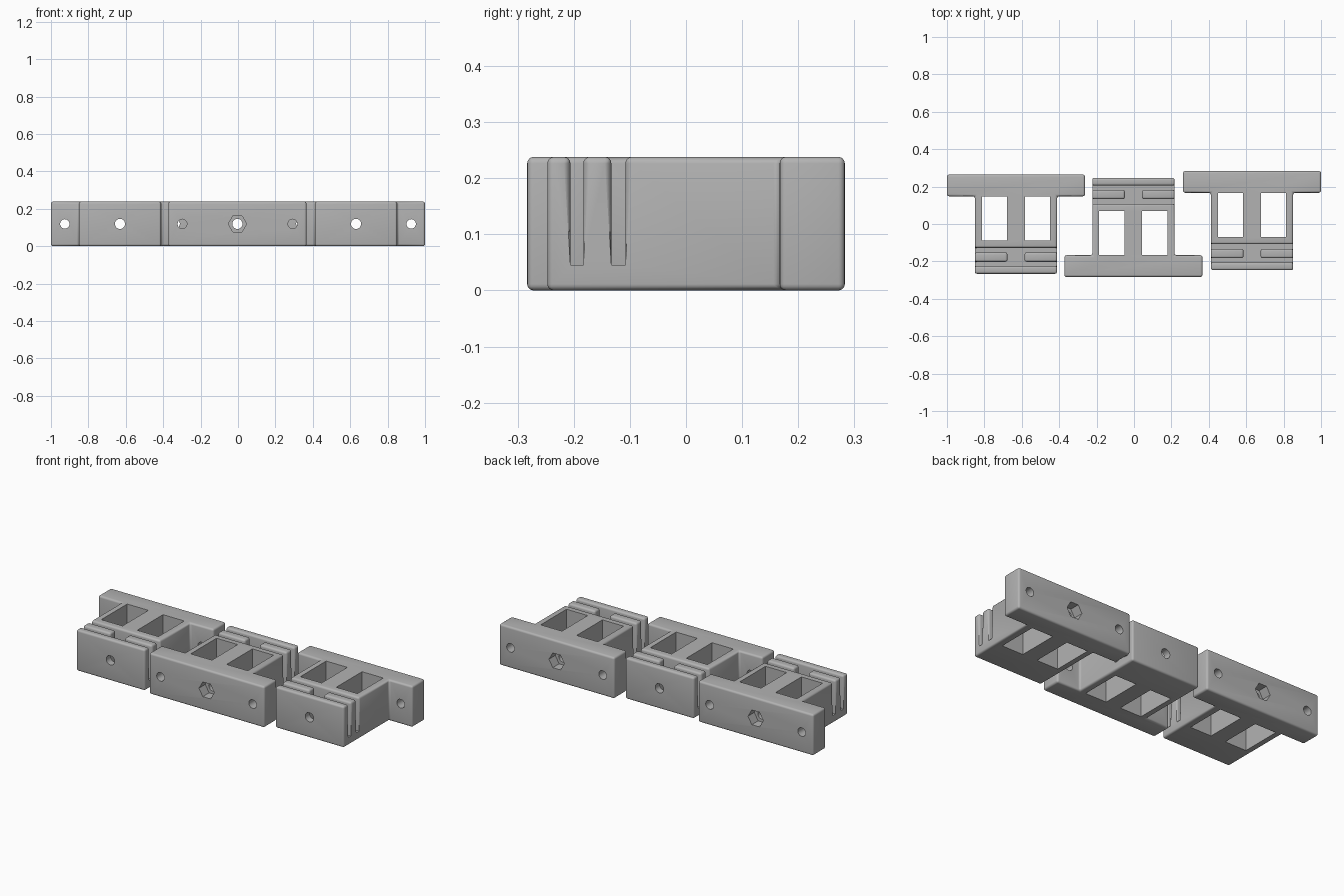
import bpy, bmesh, math
from mathutils import Matrix, Vector

cube = bpy.data.objects.get("Cube")
if cube:
    bpy.data.objects.remove(cube, do_unlink=True)

HEIGHT, FLOOR = 0.238, 0.045
MID_Z = HEIGHT / 2
BODY, FLANGE = 0.22, 0.369            # half widths
FRONT, NECK, BACK = -0.247, 0.167, 0.283
FILLET = 0.014

grey = bpy.data.materials.new("light grey")
grey.use_nodes = True
colour = (0.45, 0.45, 0.45, 1)
grey.diffuse_color = colour
grey.node_tree.nodes["Principled BSDF"].inputs["Base Color"].default_value = colour


def add_object(name, bm):
    mesh = bpy.data.meshes.new(name)
    bmesh.ops.recalc_face_normals(bm, faces=bm.faces)
    bm.to_mesh(mesh)
    bm.free()
    obj = bpy.data.objects.new(name, mesh)
    bpy.context.collection.objects.link(obj)
    return obj


def prism(name, outline, bottom, top):
    """Extrude a plan outline upward."""
    bm = bmesh.new()
    face = bm.faces.new([bm.verts.new((x, y, bottom)) for x, y in outline])
    up = bmesh.ops.extrude_face_region(bm, geom=[face])["geom"]
    bmesh.ops.translate(bm, vec=(0, 0, top - bottom),
                        verts=[v for v in up if isinstance(v, bmesh.types.BMVert)])
    return add_object(name, bm)


def bore(name, x, y0, y1, radius, sides):
    """Cutter running along y at mid height."""
    bm = bmesh.new()
    spin = Matrix.Rotation(math.pi / 2, 4, "X")
    if sides == 6:                    # corners point left and right
        spin = spin @ Matrix.Rotation(math.pi / 2, 4, "Z")
    bmesh.ops.create_cone(bm, cap_ends=True, segments=sides, radius1=radius,
                          radius2=radius, depth=y1 - y0, matrix=spin)
    xs = max(v.co.x for v in bm.verts)
    if sides == 6 and xs < radius * 0.95:
        bmesh.ops.rotate(bm, verts=bm.verts, matrix=Matrix.Rotation(math.pi / 6, 3, "Y"))
    bmesh.ops.translate(bm, verts=bm.verts, vec=(x, (y0 + y1) / 2, MID_Z))
    return add_object(name, bm)


def carve(obj, cutters):
    """Subtract the cutters, bake the result and remove them."""
    for cutter in cutters:
        mod = obj.modifiers.new("cut", "BOOLEAN")
        mod.operation, mod.solver, mod.object = "DIFFERENCE", "EXACT", cutter
        cutter.hide_render = True
    graph = bpy.context.evaluated_depsgraph_get()
    graph.update()
    mesh = bpy.data.meshes.new_from_object(obj.evaluated_get(graph))
    obj.modifiers.clear()
    obj.data = mesh
    for cutter in cutters:
        bpy.data.objects.remove(cutter, do_unlink=True)


# T-shaped block: narrow body with a wide flange behind it
block = prism("bracket_right",
              [(-BODY, FRONT), (BODY, FRONT), (BODY, NECK), (FLANGE, NECK),
               (FLANGE, BACK), (-FLANGE, BACK), (-FLANGE, NECK), (-BODY, NECK)],
              0, HEIGHT)

# Two strap slots joined by a middle gap, leaving a pair of rails
a, b, c, d = -0.206, -0.183, -0.133, -0.108
gap, out = 0.046, 0.5
carve(block, [prism("slot_cutter",
                    [(-out, a), (out, a), (out, b), (gap, b), (gap, c), (out, c),
                     (out, d), (-out, d), (-out, c), (-gap, c), (-gap, b), (-out, b)],
                    FLOOR, 0.4)])

# Round the outer edges and the flange corners, keep slot floors sharp
bm = bmesh.new()
bm.from_mesh(block.data)
bmesh.ops.dissolve_limit(bm, angle_limit=0.01, verts=bm.verts, edges=bm.edges)


def is_rounded(edge):
    on_floor = all(abs(v.co.z - FLOOR) < 0.002 for v in edge.verts)
    return not on_floor and edge.calc_face_angle(0) > 0.5


bmesh.ops.bevel(bm, geom=[e for e in bm.edges if is_rounded(e)], offset=FILLET,
                segments=4, profile=0.5, affect="EDGES", clamp_overlap=True)
bmesh.ops.recalc_face_normals(bm, faces=bm.faces)
bm.to_mesh(block.data)
bm.free()

# Windows through the body, bolt holes and the nut pocket
cutters = []
for side in (-1, 1):
    x0, x1 = side * 0.047, side * 0.183
    cutters.append(prism("window_cutter", [(x0, -0.069), (x1, -0.069), (x1, 0.167),
                                           (x0, 0.167)], -0.1, 0.4))
    cutters.append(bore("bolt_cutter", side * 0.295, 0.1, 0.4, 0.025, 32))
cutters.append(bore("long_bolt_cutter", 0, -0.4, 0.4, 0.027, 32))
cutters.append(bore("nut_cutter", 0, 0.225, 0.4, 0.049, 6))
carve(block, cutters)

block.data.materials.clear()
block.data.materials.append(grey)
for poly in block.data.polygons:
    poly.material_index = 0

# Three identical brackets, the middle one turned around
block.location = (0.631, 0, 0)
for name, place, turn in (("bracket_left", (-0.631, -0.019, 0), 0),
                          ("bracket_middle", (-0.003, 0, 0), math.pi)):
    twin = bpy.data.objects.new(name, block.data)
    twin.location, twin.rotation_euler.z = place, turn
    bpy.context.collection.objects.link(twin)

bpy.ops.object.select_all(action="DESELECT")
block.select_set(True)
bpy.context.view_layer.objects.active = block
bpy.ops.object.shade_smooth_by_angle(angle=math.radians(35))
